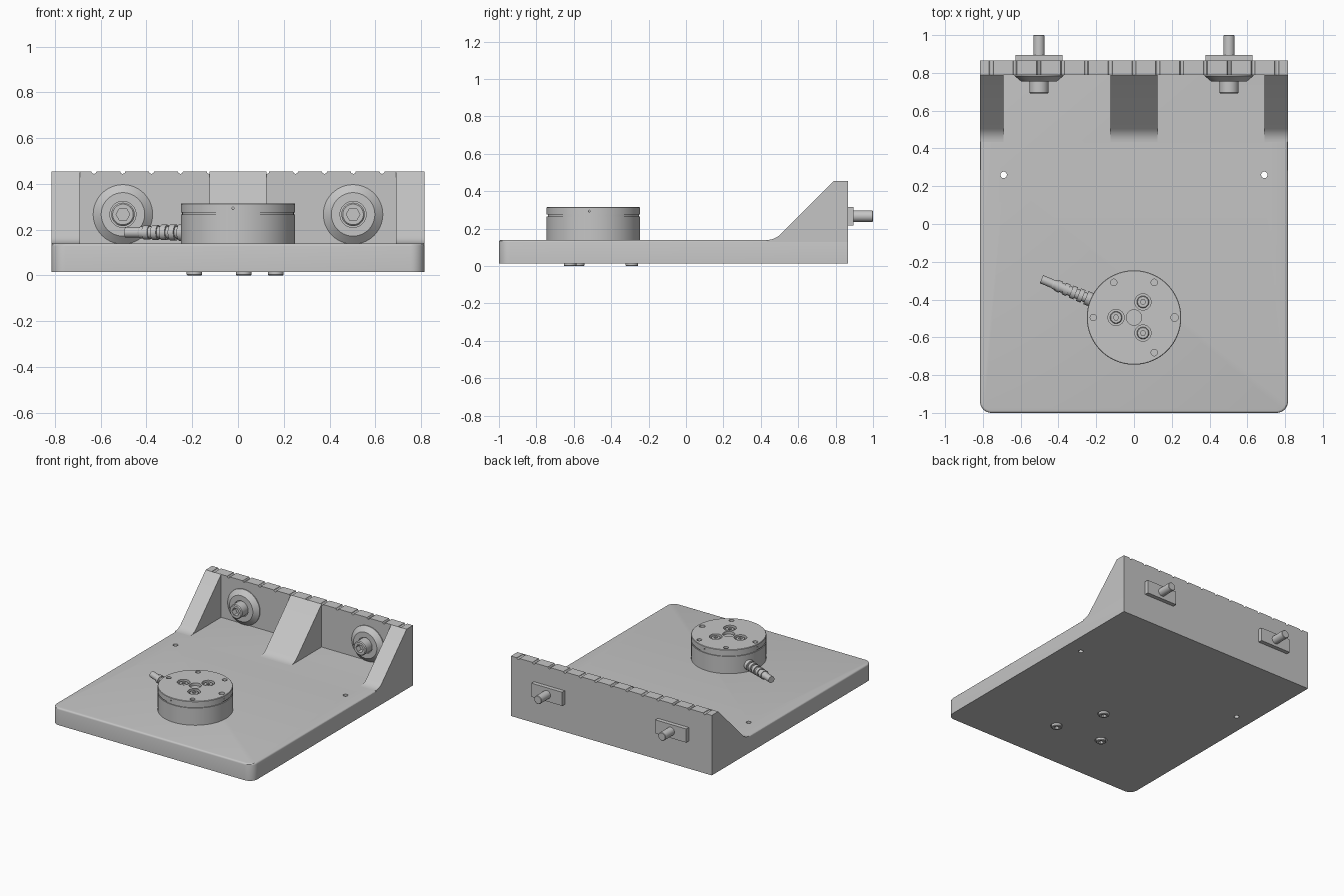
import bpy, bmesh
from math import sin, cos, pi, radians
from mathutils import Vector, Matrix

cube = bpy.data.objects.get("Cube")
if cube:
    bpy.data.objects.remove(cube, do_unlink=True)

grey = bpy.data.materials.new("machined grey")
grey.use_nodes = True
grey.diffuse_color = (0.56, 0.56, 0.56, 1)
grey.node_tree.nodes["Principled BSDF"].inputs["Base Color"].default_value = grey.diffuse_color
UP, DOWN, FRONT, BACK = (0, 0, 1), (0, 0, -1), (0, -1, 0), (0, 1, 0)


def finish(bm, name):
    bmesh.ops.recalc_face_normals(bm, faces=bm.faces[:])
    mesh = bpy.data.meshes.new(name)
    bm.to_mesh(mesh)
    bm.free()
    mesh.materials.append(grey)
    obj = bpy.data.objects.new(name, mesh)
    bpy.context.collection.objects.link(obj)
    return obj


def turn(bm, origin, direction, profile, n=48):
    """Capped solid of revolution from (radius, distance) pairs along a direction."""
    rot = Vector(direction).to_track_quat('Z', 'Y').to_matrix().to_4x4()
    m = Matrix.Translation(origin) @ rot
    rings = [[bm.verts.new(m @ Vector((r * cos(2 * pi * i / n), r * sin(2 * pi * i / n), d)))
              for i in range(n)] for r, d in profile]
    for a, b in zip(rings, rings[1:]):
        for i in range(n):
            j = (i + 1) % n
            bm.faces.new((a[i], a[j], b[j], b[i]))
    bm.faces.new(rings[0][::-1])
    bm.faces.new(rings[-1])


def rod(bm, origin, direction, r, start, end, n=32):
    turn(bm, origin, direction, [(r, start), (r, end)], n)


def prism(bm, points, offset):
    """Extrude a closed outline by an offset."""
    face = bm.faces.new([bm.verts.new(p) for p in points])
    out = bmesh.ops.extrude_face_region(bm, geom=[face])["geom"]
    bmesh.ops.translate(bm, vec=offset, verts=[v for v in out if isinstance(v, bmesh.types.BMVert)])


def cut(obj, bm):
    cutter = finish(bm, "cutter")
    cutter.hide_render = True
    mod = obj.modifiers.new("cut", 'BOOLEAN')
    mod.operation, mod.solver, mod.object = 'DIFFERENCE', 'EXACT', cutter
    bpy.context.view_layer.objects.active = obj
    bpy.ops.object.modifier_apply(modifier=mod.name)
    bpy.data.objects.remove(cutter, do_unlink=True)


def cap_screw(name, origin, direction, r, start, end, socket):
    """Chamfered round head with a hexagonal socket."""
    bm = bmesh.new()
    c = r * 0.12
    turn(bm, origin, direction, [(r, start), (r, end - c), (r - c, end)])
    screw = finish(bm, name)
    bm = bmesh.new()
    rod(bm, origin, direction, socket, end - r * 0.8, end + 0.02, 6)
    cut(screw, bm)


W, BACK_Y, FLOOR, TOP = 0.815, 0.865, 0.14, 0.455
WALL_Y = 0.79
CENTRE = Vector((0, -0.495, 0))


def around(radius, degrees, z=0):
    a = radians(degrees)
    return CENTRE + Vector((radius * cos(a), radius * sin(a), z))


# Base plate with rounded front corners and softened upper edge
R = 0.06
outline = [(W, BACK_Y, 0.015), (-W, BACK_Y, 0.015)]
for sx, begin in ((-1, 180), (1, 270)):
    for k in range(9):
        a = radians(begin + k * 90 / 8)
        outline.append((sx * (W - R) + R * cos(a), -1 + R + R * sin(a), 0.015))
bm = bmesh.new()
prism(bm, outline, (0, 0, FLOOR - 0.015))
rim = [e for e in bm.edges if all(v.co.z > 0.1 for v in e.verts)
       and not all(v.co.y > 0.8 for v in e.verts)]
bmesh.ops.bevel(bm, geom=rim, offset=0.012, segments=3, profile=0.5, affect='EDGES')
base = finish(bm, "base_plate")

# Through holes and screw pockets in the base
bolt_spots = [around(0.207, a) for a in (83, 203, 323)]
bm = bmesh.new()
for x in (-0.69, 0.69):
    rod(bm, (x, 0.26, 0), UP, 0.017, -0.1, 0.3)
for p in bolt_spots:
    rod(bm, p, UP, 0.041, -0.1, 0.07)
cut(base, bm)
for p in bolt_spots:
    cap_screw("underside_screw", p + Vector((0, 0, 0.075)), DOWN, 0.034, 0, 0.075, 0.018)

# Back wall with a row of small round grooves along its top
wall = [(-W, WALL_Y, 0.1), (-W, WALL_Y, TOP)]
for i in range(-6, 7):
    for k in range(7):
        a = pi + k * pi / 6
        wall.append((i * 0.126 + 0.011 * cos(a), WALL_Y, TOP + 0.011 * sin(a)))
wall += [(W, WALL_Y, TOP), (W, WALL_Y, 0.1)]
bm = bmesh.new()
prism(bm, wall, (0, BACK_Y - WALL_Y, 0))
finish(bm, "back_wall")

# Sloping ribs, with a fillet where they run out on the base
F = 0.1
foot_y = WALL_Y - (TOP - FLOOR) - F * 0.414
slope = [(foot_y + F * sin(radians(k * 7.5)), FLOOR + F * (1 - cos(radians(k * 7.5))))
         for k in range(7)]
slope += [(WALL_Y, TOP), (WALL_Y, 0.12), (foot_y, 0.12)]
for name, x0, x1 in (("right_rib", -W, -0.69), ("middle_rib", -0.125, 0.125), ("left_rib", 0.69, W)):
    bm = bmesh.new()
    prism(bm, [(x0, y, z) for y, z in slope], (x1 - x0, 0, 0))
    finish(bm, name)

# Clamping bolts through the wall
for side, x in (("right", -0.503), ("left", 0.503)):
    spot = Vector((x, WALL_Y, 0.267))
    bm = bmesh.new()
    turn(bm, spot, FRONT, [(0.13, 0), (0.13, 0.006), (0.095, 0.035), (0.057, 0.035), (0.057, 0.022)], 64)
    finish(bm, side + "_cone_washer")
    cap_screw(side + "_bolt_head", spot, FRONT, 0.051, 0.01, 0.1, 0.03)
    bm = bmesh.new()
    turn(bm, spot, BACK, [(0.03, 0.06), (0.03, 0.207), (0.027, 0.21)])
    finish(bm, side + "_bolt_shaft")
    bm = bmesh.new()
    prism(bm, [(x + sx * 0.125, BACK_Y, 0.267 + sz * 0.05)
               for sx, sz in ((-1, -1), (1, -1), (1, 1), (-1, 1))], (0, 0.03, 0))
    finish(bm, side + "_nut_plate")

# Round sensor body with a parting groove
bm = bmesh.new()
turn(bm, CENTRE, UP, [(0.25, FLOOR), (0.25, 0.266), (0.244, 0.266), (0.244, 0.275),
                      (0.25, 0.275), (0.25, 0.312), (0.247, 0.315)], 96)
sensor = finish(bm, "sensor_body")
screw_angles = (60, 180, 300)
bm = bmesh.new()
rod(bm, CENTRE, UP, 0.041, 0.295, 0.4)
for a in screw_angles:
    rod(bm, around(0.095, a), UP, 0.043, 0.285, 0.4)
for a in (0, 60, 120, 180, 300):
    rod(bm, around(0.215, a), UP, 0.02 if a == 0 else 0.017, 0.28, 0.4)
for a in (-95, -5, 85, 175):
    p = around(0.24, a, 0.294)
    rod(bm, p, around(1, a) - CENTRE, 0.005, 0, 0.05, 12)
cut(sensor, bm)
for a in screw_angles:
    cap_screw("sensor_screw", around(0.095, a), UP, 0.032, 0.28, 0.308, 0.014)

# Cable with a ribbed strain relief
direction = around(1, 157.5) - CENTRE
profile = [(0.036, 0.235)]
for i in range(5):
    d, r = 0.25 + i * 0.042, 0.037 - i * 0.0015
    profile += [(r, d), (r, d + 0.026), (0.026, d + 0.026), (0.026, d + 0.042)]
profile += [(0.023, 0.465), (0.023, 0.53)]
bm = bmesh.new()
turn(bm, CENTRE + Vector((0, 0, 0.188)), direction, profile, 32)
finish(bm, "cable")

# Smooth curved surfaces, keep edges crisp
for obj in bpy.context.scene.objects:
    obj.select_set(obj.type == 'MESH')
bpy.context.view_layer.objects.active = base
bpy.ops.object.shade_smooth_by_angle(angle=radians(30))
